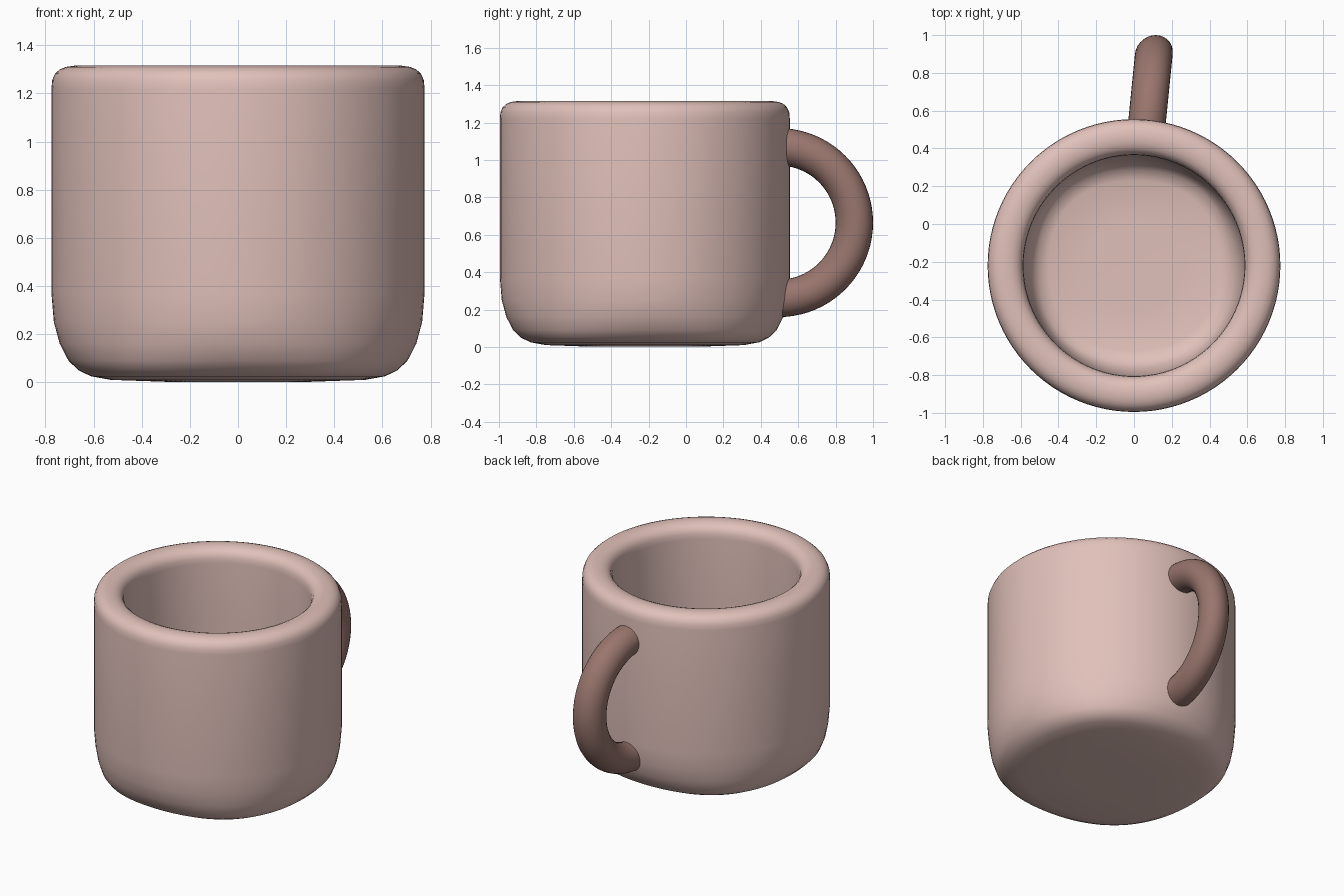
import bpy, bmesh, math

if "Cube" in bpy.data.objects:
    bpy.data.objects.remove(bpy.data.objects["Cube"])

def material(name, rgb):
    m = bpy.data.materials.new(name)
    m.diffuse_color = (*rgb, 1)
    m.use_nodes = True
    m.node_tree.nodes["Principled BSDF"].inputs["Base Color"].default_value = m.diffuse_color
    return m

def finish(name, bm, mat):
    bmesh.ops.recalc_face_normals(bm, faces=bm.faces[:])
    me = bpy.data.meshes.new(name)
    bm.to_mesh(me)
    bm.free()
    ob = bpy.data.objects.new(name, me)
    bpy.context.collection.objects.link(ob)
    me.materials.append(mat)
    me.polygons.foreach_set("use_smooth", [True] * len(me.polygons))
    return ob

def skin(bm, rings):
    # bridge consecutive rings and fan both ends
    n = len(rings[0])
    for a, b in zip(rings, rings[1:]):
        for i in range(n):
            j = (i + 1) % n
            bm.faces.new((a[i], a[j], b[j], b[i]))
    for ring in (rings[0], rings[-1]):
        mid = sum((v.co for v in ring), ring[0].co * 0) / n
        c = bm.verts.new(mid)
        for i in range(n):
            bm.faces.new((ring[i], ring[(i + 1) % n], c))

clay = material("pink_clay", (0.75, 0.53, 0.49))
dark = material("brown_clay", (0.32, 0.18, 0.155))

# Cup: (radius, height, squareness), from outer base over the rim to inner floor
profile = [
    (0.30, 0.004, 0.00), (0.54, 0.010, 0.02), (0.63, 0.025, 0.03),
    (0.68, 0.050, 0.025), (0.715, 0.09, 0.015), (0.745, 0.16, 0.006),
    (0.765, 0.25, 0), (0.775, 0.37, 0), (0.775, 0.80, 0), (0.775, 1.22, 0),
    (0.772, 1.255, 0), (0.760, 1.282, 0), (0.740, 1.300, 0), (0.715, 1.310, 0),
    (0.680, 1.315, 0), (0.645, 1.310, 0), (0.620, 1.300, 0), (0.600, 1.282, 0),
    (0.588, 1.255, 0), (0.585, 1.22, 0), (0.585, 0.80, 0), (0.585, 0.48, 0),
    (0.575, 0.37, 0.005), (0.555, 0.28, 0.015), (0.52, 0.225, 0.025),
    (0.46, 0.205, 0.02), (0.25, 0.20, 0),
]
SEG = 96
bm = bmesh.new()
rings = []
for r, z, k in profile:
    ring = []
    for i in range(SEG):
        t = 2 * math.pi * i / SEG
        s = r * (1 - k * math.cos(4 * t))
        ring.append(bm.verts.new((s * math.cos(t), -0.22 + s * math.sin(t), z)))
    rings.append(ring)
skin(bm, rings)
# Flat base touches the ground
for v in bm.verts:
    if v.co.z < 0.005:
        v.co.z = 0.002
finish("cup", bm, clay)

# Handle: round tube swept along a half circle, turned slightly about z
R, TUBE, CY, CZ = 0.405, 0.10, 0.495, 0.665
path = [(CY - 0.04, CZ - R, -math.pi / 2)]
for i in range(41):
    a = -math.pi / 2 + math.pi * i / 40
    path.append((CY + R * math.cos(a), CZ + R * math.sin(a), a))
path.append((CY - 0.04, CZ + R, math.pi / 2))
bm = bmesh.new()
rings = []
for y, z, a in path:
    ring = []
    for i in range(28):
        t = 2 * math.pi * i / 28
        d = TUBE * math.cos(t)
        yy = y + d * math.cos(a)
        x = 0.065 + 0.1 * (yy - 0.5) + TUBE * math.sin(t)
        ring.append(bm.verts.new((x, yy, z + d * math.sin(a))))
    rings.append(ring)
skin(bm, rings)
finish("handle", bm, dark)
